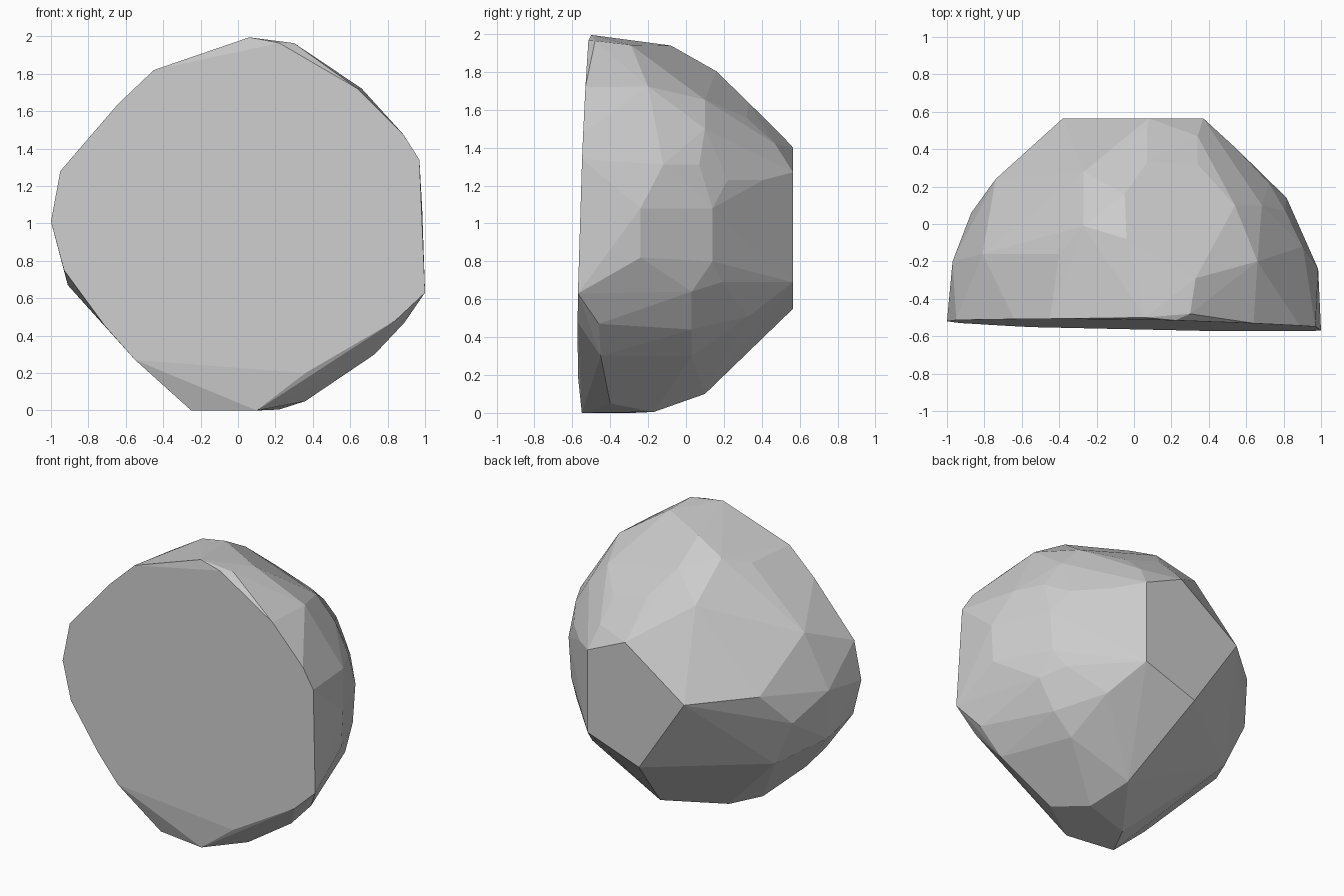
import bpy, bmesh
from math import sqrt, radians

R, CY, CZ = 1.01, -0.45, 1.0   # guiding sphere of the dome


def rest(a, b):
    return sqrt(max(R * R - a * a - b * b, 0.0))


# broad, slightly tilted front facet
front = [(0.22, 1.965), (-0.45, 1.82), (-0.64, 1.64), (-0.95, 1.28), (-1.0, 1.01),
         (-0.93, 0.75), (-0.71, 0.45), (-0.55, 0.27), (0.36, 0.20),
         (0.84, 0.48), (1.0, 0.63), (0.97, 1.34), (0.885, 1.475), (0.64, 1.72)]
pts = [(x, -0.57 - 0.0194 * x + 0.03 * z, z) for x, z in front]

# small five-sided back facet
back = [(0.37, 1.27), (0.08, 1.40), (-0.38, 1.08), (-0.03, 0.55), (0.37, 0.69)]
pts += [(x, 0.565, z) for x, z in back]

# upper dome corners, placed by x and y
upper = [(-0.27, 0.28), (-0.05, 0.16), (-0.04, -0.08), (-0.27, -0.01), (0.07, 0.33),
         (0.34, 0.32), (0.54, 0.10), (0.66, -0.20), (0.33, -0.29), (0.30, -0.48)]
pts += [(x, y, CZ + rest(x, y - CY)) for x, y in upper]

# right flank corners, placed by y and z
flank = [(-0.24, 0.82), (-0.24, 1.08), (-0.12, 1.31), (0.07, 1.31), (0.14, 1.08),
         (0.14, 0.80), (0.19, 0.69), (0.22, 1.23), (0.03, 0.64), (0.03, 0.44),
         (0.03, 0.30), (0.10, 1.50)]
pts += [(rest(y - CY, z - CZ), y, z) for y, z in flank]

# shoulder corners near the back facet
pts += [(0.07, 0.51, 1.46), (0.54, 0.41, 1.23), (0.34, 0.47, 1.42), (0.50, 0.33, 0.51)]

# left flank and underside corners
pts += [(0.06, -0.50, 1.995), (-0.40, -0.16, 1.81), (-0.81, -0.16, 1.43),
        (-0.74, 0.24, 1.11), (-0.87, 0.06, 0.89), (-0.72, 0.04, 0.56),
        (-0.97, -0.20, 1.05), (-0.91, -0.27, 0.67), (-0.25, -0.50, 0.0),
        (-0.14, -0.28, 0.0), (0.10, -0.55, 0.0), (0.22, -0.17, 0.005),
        (0.13, 0.10, 0.10), (0.36, -0.40, 0.05), (0.73, -0.45, 0.30), (0.89, -0.46, 0.47)]

# faceted boulder wrapped around the corners
bm = bmesh.new()
for p in pts:
    bm.verts.new(p)
bmesh.ops.convex_hull(bm, input=bm.verts[:])
loose = [v for v in bm.verts if not v.link_faces]
bmesh.ops.delete(bm, geom=loose, context='VERTS')
bmesh.ops.dissolve_limit(bm, angle_limit=radians(2), verts=bm.verts[:], edges=bm.edges[:])
bmesh.ops.recalc_face_normals(bm, faces=bm.faces[:])

mesh = bpy.data.meshes.new("boulder")
bm.to_mesh(mesh)
bm.free()
boulder = bpy.data.objects.new("boulder", mesh)
bpy.context.collection.objects.link(boulder)
